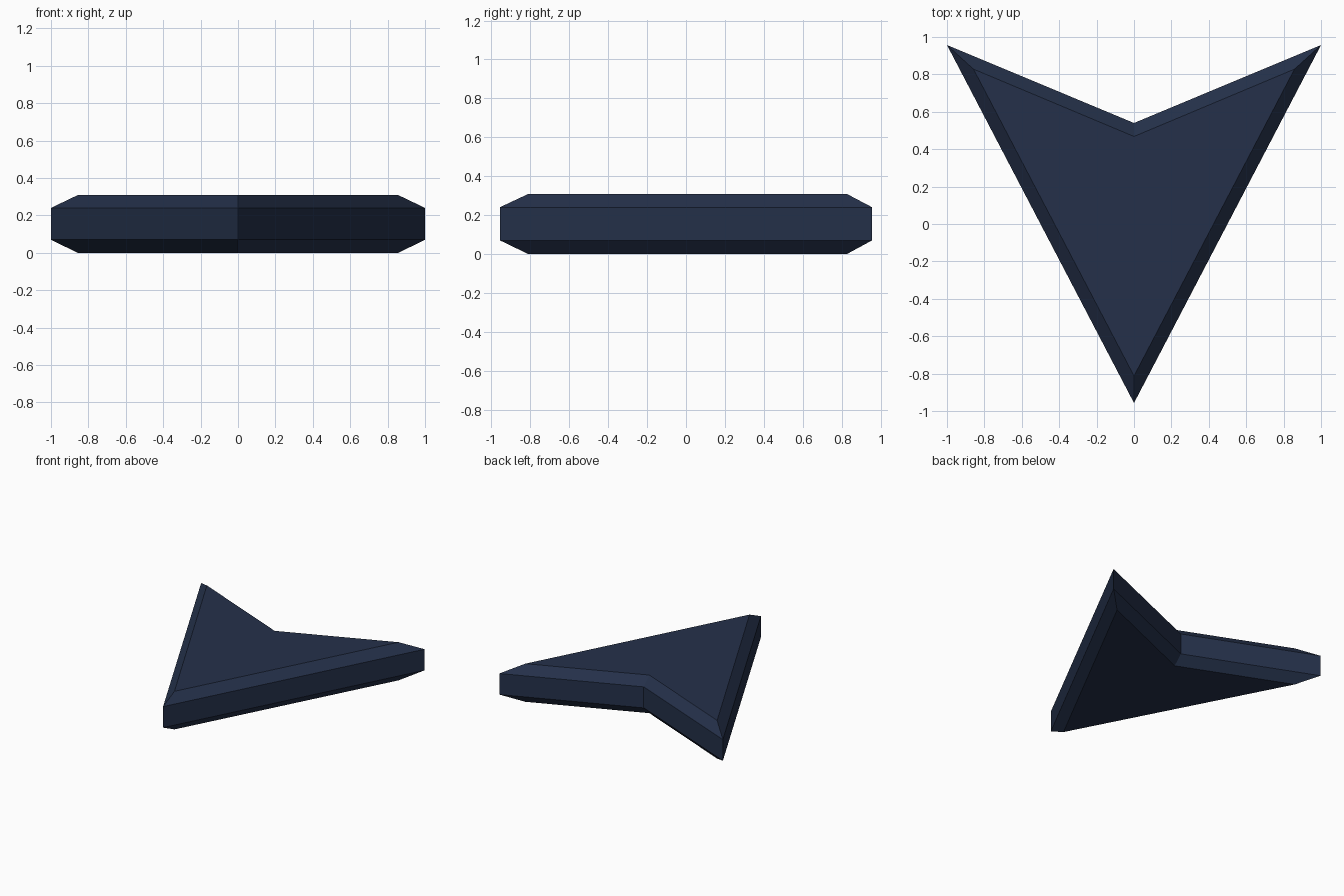
import bpy
import bmesh

if "Cube" in bpy.data.objects:
    bpy.data.objects.remove(bpy.data.objects["Cube"])

# Arrowhead outlines: full-width waist and the smaller chamfered face
outer = [(0, -0.957), (1, 0.957), (0, 0.54), (-1, 0.957)]
inner = [(0, -0.812), (0.858, 0.828), (0, 0.468), (-0.858, 0.828)]
levels = [(0.0, inner), (0.07, outer), (0.24, outer), (0.308, inner)]

navy = bpy.data.materials.new("dark navy")
navy.diffuse_color = (0.018, 0.030, 0.068, 1)
navy.use_nodes = True
navy.node_tree.nodes["Principled BSDF"].inputs["Base Color"].default_value = navy.diffuse_color

# Stack the outlines and bridge them into chamfered sides
bm = bmesh.new()
rings = [[bm.verts.new((x, y, z)) for x, y in outline] for z, outline in levels]
for low, high in zip(rings, rings[1:]):
    for i in range(4):
        j = (i + 1) % 4
        bm.faces.new((low[i], low[j], high[j], high[i]))

# Top and bottom caps, split along the centre line because the outline is concave
for ring, flip in ((rings[0], True), (rings[-1], False)):
    for tri in ((0, 1, 2), (0, 2, 3)):
        corners = [ring[k] for k in tri]
        bm.faces.new(corners[::-1] if flip else corners)
bmesh.ops.recalc_face_normals(bm, faces=bm.faces)

mesh = bpy.data.meshes.new("arrowhead")
bm.to_mesh(mesh)
bm.free()
mesh.materials.append(navy)
arrowhead = bpy.data.objects.new("arrowhead", mesh)
bpy.context.collection.objects.link(arrowhead)
